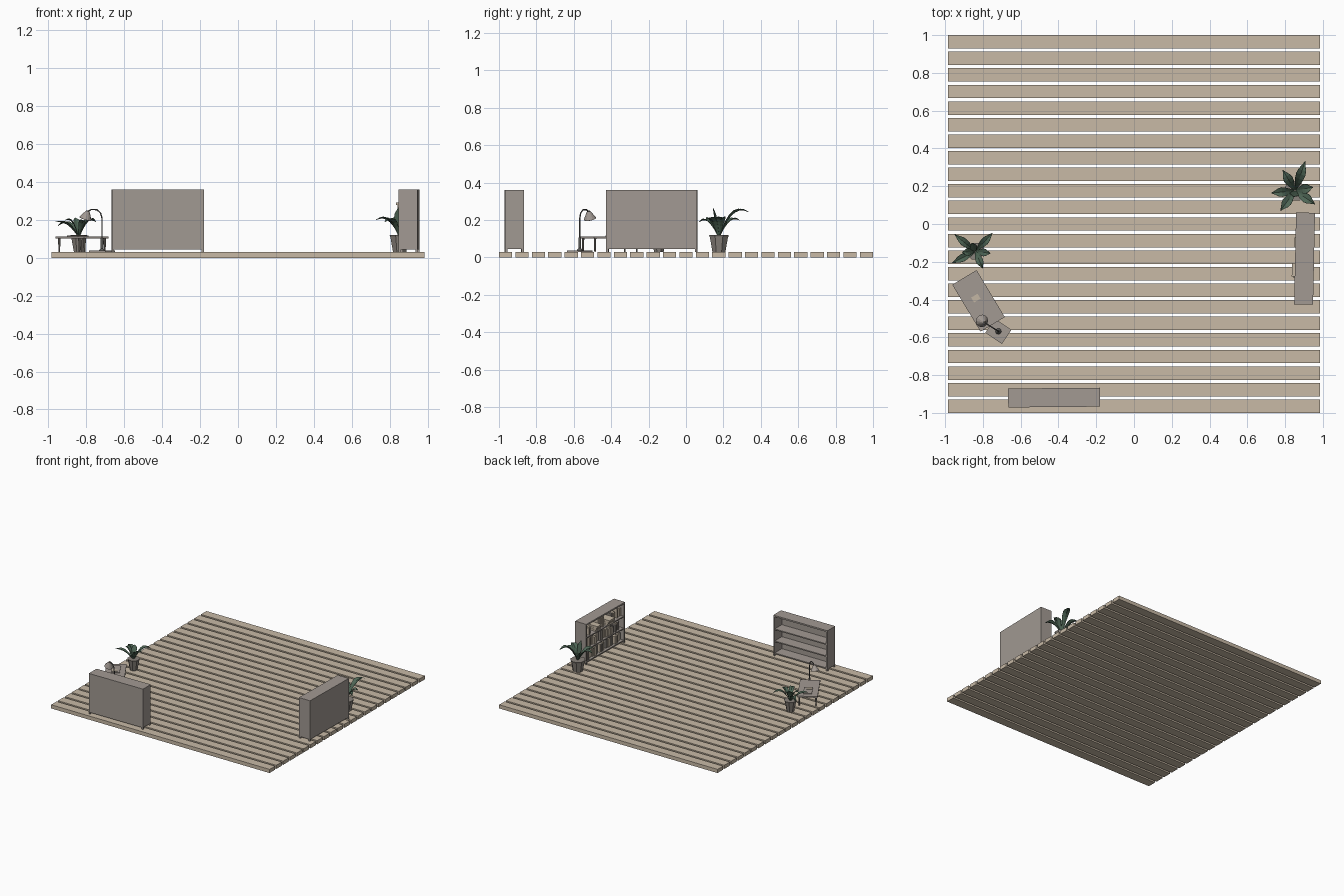
import bpy, bmesh, math, random
from mathutils import Matrix, Vector

if "Cube" in bpy.data.objects:
    bpy.data.objects.remove(bpy.data.objects["Cube"])

random.seed(4)
FLOOR = 0.03


def material(name, rgb):
    m = bpy.data.materials.new(name)
    m.diffuse_color = (*rgb, 1)
    m.use_nodes = True
    m.node_tree.nodes["Principled BSDF"].inputs["Base Color"].default_value = m.diffuse_color
    return m


WOOD = material("pale wood", (0.58, 0.49, 0.38))
GREY = material("warm grey", (0.36, 0.32, 0.29))
POT = material("pot grey", (0.25, 0.225, 0.20))
LEAF = material("leaf green", (0.075, 0.13, 0.09))
METAL = material("dark metal", (0.10, 0.10, 0.095))
PAPER = material("book cream", (0.55, 0.47, 0.37))


def finish(name, bm, mat):
    bmesh.ops.recalc_face_normals(bm, faces=bm.faces)
    mesh = bpy.data.meshes.new(name)
    bm.to_mesh(mesh)
    bm.free()
    mesh.materials.append(mat)
    ob = bpy.data.objects.new(name, mesh)
    bpy.context.collection.objects.link(ob)
    return ob


def boxes(name, items, mat, frame=Matrix()):
    """One object of (low corner, high corner) boxes."""
    bm = bmesh.new()
    for lo, hi in items:
        lo, hi = Vector(lo), Vector(hi)
        size = Matrix.Diagonal((*(hi - lo), 1))
        bmesh.ops.create_cube(bm, size=1, matrix=frame @ Matrix.Translation((lo + hi) / 2) @ size)
    return finish(name, bm, mat)


def cone(name, r1, r2, h, sides, mat, frame, caps=True):
    """Frustum standing on the frame's origin."""
    bm = bmesh.new()
    bmesh.ops.create_cone(bm, cap_ends=caps, segments=sides, radius1=r1, radius2=r2, depth=h,
                          matrix=frame @ Matrix.Translation((0, 0, h / 2)))
    return finish(name, bm, mat)


def place(x, y, z, deg=0):
    return Matrix.Translation((x, y, z)) @ Matrix.Rotation(math.radians(deg), 4, 'Z')


# Floor planks
pitch, width = 1.929 / 22, 0.071
boxes("floor_planks", [((-0.985, -1 + i * pitch, 0), (0.985, -1 + i * pitch + width, FLOOR))
                       for i in range(23)], WOOD)

# Bookcases: open towards local +y
L, D, H, T = 0.243, 0.05, 0.33, 0.012
SHELVES = (0.014, 0.112, 0.21)


def bookcase(name, frame):
    parts = [((-L, -D, H - T), (L, D, H)),
             ((-L, -D, 0.014), (L, -D + 0.006, H))]
    for s in (-1, 1):
        a, b = sorted((s * L, s * (L - T)))
        parts.append(((a, -D, 0.014), (b, D, H)))
        for y in (-D, D - 0.012):
            parts.append(((a, y, 0), (b, y + 0.012, 0.014)))
    for z in SHELVES:
        parts.append(((-L + T, -D, z), (L - T, D - 0.003, z + 0.009)))
    boxes(name, parts, GREY, frame)


bookcase("empty_bookcase", place(-0.423, -0.919, FLOOR, 0.5))
filled = place(0.903, -0.183, FLOOR, 88.8)
bookcase("filled_bookcase", filled)

# Books: upright runs with gaps, plus flat piles that overhang the upper shelf
cream, dark = [], []
for row, z in enumerate(SHELVES):
    x = -L + T + 0.006
    while x < L - T - 0.03:
        w = random.uniform(0.012, 0.024)
        h = random.uniform(0.055, 0.08)
        flat_zone = row == 2 and (-0.11 < x < -0.01 or 0.04 < x < 0.14)
        if random.random() > 0.2 and not flat_zone:
            target = dark if random.random() < 0.25 else cream
            target.append(((x, -0.036, z + 0.009),
                           (x + w, random.uniform(0.02, 0.042), z + 0.009 + h)))
        x += w + 0.001
for x, w, out in ((-0.105, 0.08, 0.066), (0.05, 0.06, 0.056)):
    for k in range(3):
        z = SHELVES[2] + 0.009 + k * 0.015
        cream.append(((x + k * 0.004, -0.03, z), (x + w, out - (2 - k) * 0.008, z + 0.014)))
boxes("cream_books", cream, PAPER, filled)
boxes("grey_books", dark, POT, filled)

# Small table with slim splayed-look tapered legs
desk = place(-0.823, -0.407, FLOOR, -59)
boxes("table_top", [((-0.145, -0.075, 0.072), (0.145, 0.075, 0.082))], GREY, desk)
for i, sx in enumerate((-1, 1)):
    for j, sy in enumerate((-1, 1)):
        cone(f"table_leg_{i * 2 + j + 1}", 0.004, 0.007, 0.073, 8, POT,
             desk @ Matrix.Translation((sx * 0.13, sy * 0.062, 0)))
boxes("table_book", [((-0.105, -0.03, 0.082), (0.01, 0.035, 0.087))], GREY, desk)
boxes("table_notepad", [((-0.035, -0.025, 0.087), (-0.005, 0.015, 0.09))], PAPER, desk)

# Reading lamp: tapered base, bent pole, tilted shade
foot = Vector((-0.718, -0.568, FLOOR))
base = place(*foot, -34)
boxes("lamp_base", [((-0.053, -0.045, 0), (0.053, 0.045, 0.008))], GREY, base)
cone("lamp_collar", 0.016, 0.007, 0.012, 12, METAL, base @ Matrix.Translation((0, 0, 0.008)))
cone("lamp_sleeve", 0.007, 0.007, 0.06, 12, METAL, base @ Matrix.Translation((0, 0, 0.015)))
reach = Vector((-0.095, 0.06, 0))
curve = bpy.data.curves.new("lamp_pole", 'CURVE')
curve.dimensions = '3D'
curve.bevel_depth = 0.0035
curve.bevel_resolution = 2
curve.use_fill_caps = True
path = [(0, 0.01), (0, 0.18), (0.08, 0.207), (0.28, 0.224), (0.6, 0.225), (0.8, 0.213)]
line = curve.splines.new('POLY')
line.points.add(len(path) - 1)
for p, (t, z) in zip(line.points, path):
    p.co = (*(foot + reach * t + Vector((0, 0, z))), 1)
curve.materials.append(METAL)
bpy.context.collection.objects.link(bpy.data.objects.new("lamp_pole", curve))
neck = foot + reach * 0.78 + Vector((0, 0, 0.217))
axis = Vector((-0.3, 0.19, -0.94))
shade_frame = Matrix.Translation(neck) @ axis.to_track_quat('Z', 'Y').to_matrix().to_4x4()
shade = cone("lamp_shade", 0.009, 0.034, 0.043, 12, GREY, shade_frame, caps=False)
solid = shade.modifiers.new("wall", 'SOLIDIFY')
solid.thickness = 0.002
cone("lamp_bulb", 0.006, 0.013, 0.028, 10, PAPER, shade_frame)


# Potted plants
def plant(name, x, y, r1, r2, h, blade, leaves):
    cone(name + "_pot", r1, r2, h, 8, POT, place(x, y, FLOOR, 22.5))
    cone(name + "_pot_rim", r2, r2 * 1.06, 0.01, 8, POT, place(x, y, FLOOR + h - 0.008, 22.5))
    bm = bmesh.new()
    start = Vector((x, y, FLOOR + h - 0.01))
    n = 7
    for tx, ty, tz, peak in leaves:
        tip = Vector((tx, ty, tz))
        mid = start.lerp(tip, 0.45)
        mid.z = peak
        side = (tip - start).cross(Vector((0, 0, 1))).normalized()
        rows = []
        for k in range(n + 1):
            t = k / n
            p = start * (1 - t) ** 2 + mid * 2 * t * (1 - t) + tip * t * t
            w = blade * (0.14 + 0.86 * math.sin(math.pi * t ** 1.35)) * (1 - t ** 6) + 0.0008
            lift = Vector((0, 0, w * 0.4))
            rows.append([bm.verts.new(q) for q in (p - side * w + lift, p, p + side * w + lift)])
        for a, b in zip(rows, rows[1:]):
            for c in (0, 1):
                bm.faces.new((a[c], a[c + 1], b[c + 1], b[c]))
    ob = finish(name + "_leaves", bm, LEAF)
    s = ob.modifiers.new("thickness", 'SOLIDIFY')
    s.thickness = 0.002


plant("left_plant", -0.84, -0.145, 0.028, 0.045, 0.088, 0.02, [
    (-0.749, -0.048, 0.19, 0.24), (-0.95, -0.055, 0.17, 0.22), (-0.962, -0.206, 0.19, 0.20),
    (-0.80, -0.236, 0.18, 0.23), (-0.76, -0.155, 0.195, 0.22), (-0.91, -0.15, 0.20, 0.22),
    (-0.86, -0.10, 0.21, 0.19)])
plant("right_plant", 0.853, 0.176, 0.038, 0.054, 0.088, 0.025, [
    (0.907, 0.333, 0.245, 0.29), (0.727, 0.164, 0.20, 0.24), (0.775, 0.07, 0.19, 0.23),
    (0.958, 0.105, 0.20, 0.24), (0.948, 0.195, 0.21, 0.23), (0.788, 0.285, 0.20, 0.23),
    (0.845, 0.145, 0.265, 0.2)])
